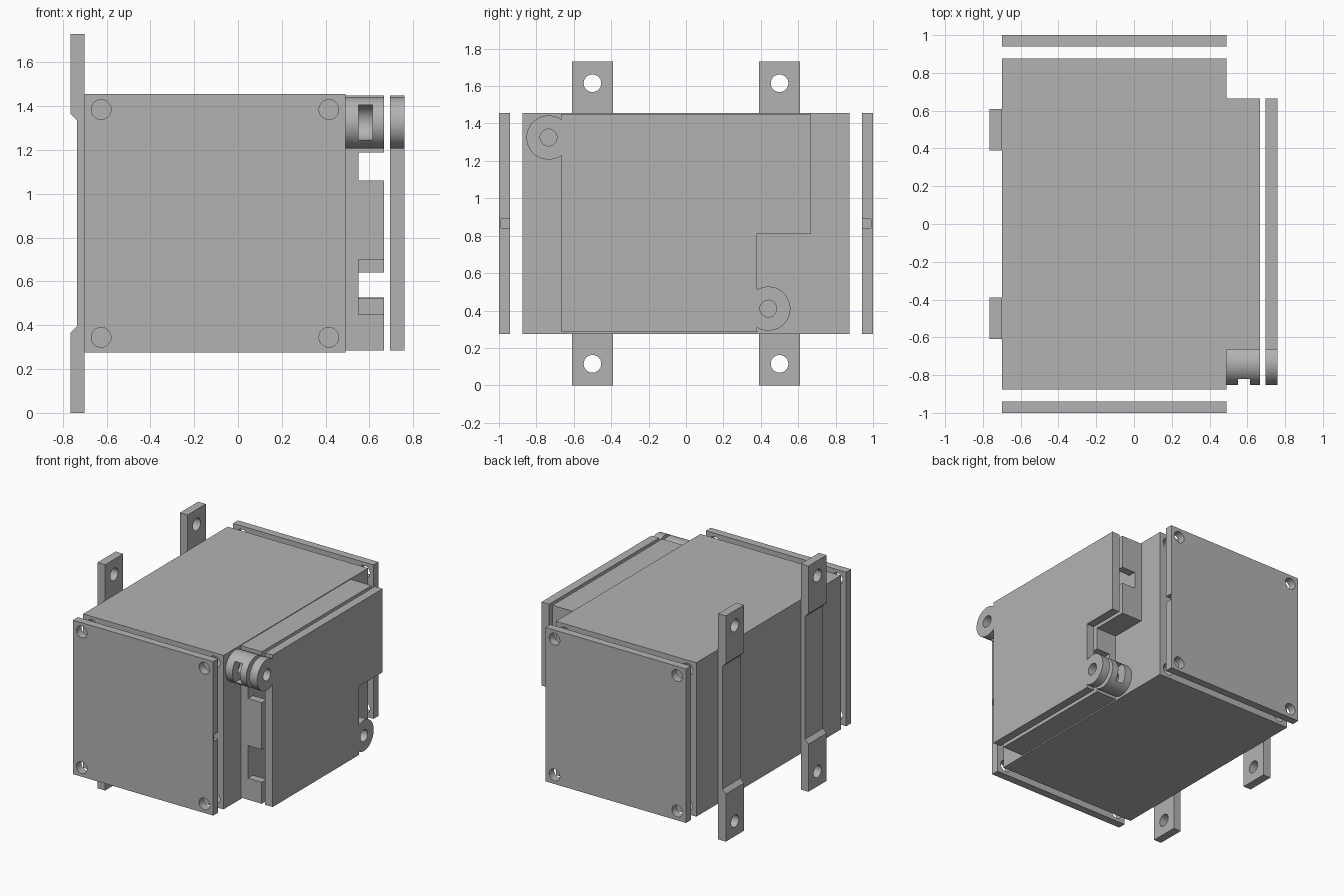
import bpy, bmesh, math

default = bpy.data.objects.get("Cube")
if default:
    bpy.data.objects.remove(default, do_unlink=True)

grey = bpy.data.materials.new("plain_grey")
grey.use_nodes = True
grey.diffuse_color = (0.45, 0.45, 0.45, 1)
grey.node_tree.nodes["Principled BSDF"].inputs["Base Color"].default_value = (0.45, 0.45, 0.45, 1)


def prism(name, axis, profile, lo, hi):
    """Extrude a profile, given in (y, z) for axis x or (x, z) for axis y."""
    place = (lambda a, b, d: (d, a, b)) if axis == "x" else (lambda a, b, d: (a, d, b))
    bm = bmesh.new()
    low = [bm.verts.new(place(a, b, lo)) for a, b in profile]
    high = [bm.verts.new(place(a, b, hi)) for a, b in profile]
    bm.faces.new(low)
    bm.faces.new(high)
    for i in range(len(profile)):
        j = (i + 1) % len(profile)
        bm.faces.new((low[i], low[j], high[j], high[i]))
    bmesh.ops.recalc_face_normals(bm, faces=bm.faces)
    mesh = bpy.data.meshes.new(name)
    bm.to_mesh(mesh)
    bm.free()
    mesh.materials.append(grey)
    obj = bpy.data.objects.new(name, mesh)
    bpy.context.scene.collection.objects.link(obj)
    return obj


def box(name, x, y, z):
    return prism(name, "x", [(y[0], z[0]), (y[1], z[0]), (y[1], z[1]), (y[0], z[1])], *x)


def disc(name, axis, centre, radius, lo, hi, sides=48):
    turn = [2 * math.pi * i / sides for i in range(sides)]
    ring = [(centre[0] + radius * math.cos(t), centre[1] + radius * math.sin(t)) for t in turn]
    return prism(name, axis, ring, lo, hi)


def combine(obj, operation, *tools):
    """Apply booleans and discard the tools."""
    for tool in tools:
        mod = obj.modifiers.new("combine", "BOOLEAN")
        mod.operation, mod.solver, mod.object = operation, "EXACT", tool
        bpy.context.view_layer.objects.active = obj
        bpy.ops.object.modifier_apply(modifier=mod.name)
        bpy.data.objects.remove(tool, do_unlink=True)


def finish(obj):
    bpy.ops.object.select_all(action="DESELECT")
    obj.select_set(True)
    bpy.context.view_layer.objects.active = obj
    bpy.ops.object.shade_smooth_by_angle(angle=math.radians(30))


LEFT, RIGHT, BOTTOM, TOP = -0.70, 0.49, 0.275, 1.455
SCREWS = [(x, z) for x in (-0.625, 0.415) for z in (0.345, 1.385)]
HOLE = 0.045

# Main housing with blind screw holes in both ends
housing = box("housing", (LEFT, RIGHT), (-0.875, 0.875), (BOTTOM, TOP))
for side in (-1, 1):
    lo, hi = sorted((side * 0.70, side * 0.90))
    for screw in SCREWS:
        combine(housing, "DIFFERENCE", disc("cutter", "y", screw, HOLE, lo, hi))
finish(housing)

# End plates with screw holes and a small pry notch on one edge
for name, side in (("front_plate", -1), ("back_plate", 1)):
    lo, hi = sorted((side * 0.94, side * 1.0))
    plate = box(name, (LEFT, RIGHT), (lo, hi), (BOTTOM, TOP))
    for screw in SCREWS:
        combine(plate, "DIFFERENCE", disc("cutter", "y", screw, HOLE, lo - 0.02, hi + 0.02))
    notch = sorted((side * 0.92, side * 0.99))
    combine(plate, "DIFFERENCE", box("cutter", (0.44, 0.52), notch, (0.84, 0.89)))
    finish(plate)

# Mounting straps, thinner along the middle
strap_profile = [(LEFT, 0), (LEFT, 1.73), (-0.765, 1.73), (-0.765, 1.365),
                 (-0.735, 1.335), (-0.735, 0.395), (-0.765, 0.365), (-0.765, 0)]
for name, y in (("front_strap", -0.5), ("back_strap", 0.5)):
    strap = prism(name, "y", strap_profile, y - 0.11, y + 0.11)
    for z in (0.115, 1.615):
        combine(strap, "DIFFERENCE", disc("cutter", "x", (y, z), 0.047, -0.8, -0.6))
    finish(strap)


def outline(t):
    """Stepped side outline, moved inward by t."""
    return [(-0.665 + t, 0.285 + t), (0.38 - t, 0.285 + t), (0.38 - t, 0.81 + t),
            (0.665 - t, 0.81 + t), (0.665 - t, 1.45 - t), (-0.665 + t, 1.45 - t)]


# Lugs as centre in (y, z) and outward direction
LUGS = [((-0.735, 1.325), -1), ((0.44, 0.41), 1)]
LUG_RADIUS = 0.118

# Side compartment: open tray with cable gaps in its walls
tray = prism("side_tray", "x", outline(0), RIGHT, 0.667)
combine(tray, "DIFFERENCE", prism("cutter", "x", outline(0.06), 0.55, 0.8))
for y, z in (((-0.7, -0.6), (0.45, 0.70)), ((-0.7, -0.6), (1.06, 1.19)),
             ((0.6, 0.7), (1.06, 1.19)), ((0.31, 0.39), (0.525, 0.64))):
    combine(tray, "DIFFERENCE", box("cutter", (0.55, 0.8), y, z))

# Screw lugs on the tray, each with a nut pocket opening outward
for centre, side in LUGS:
    combine(tray, "UNION", disc("lug", "x", centre, LUG_RADIUS, RIGHT, 0.667))
for (y, z), side in LUGS:
    mouth = sorted((y, y + side * 0.2))
    combine(tray, "DIFFERENCE",
            disc("cutter", "x", (y, z), 0.08, 0.55, 0.615),
            box("cutter", (0.55, 0.615), mouth, (z - 0.08, z + 0.08)),
            disc("cutter", "x", (y, z), HOLE, 0.50, 0.8))
finish(tray)

# Side cover with matching lugs
cover = prism("side_cover", "x", outline(0), 0.695, 0.76)
for centre, side in LUGS:
    combine(cover, "UNION", disc("lug", "x", centre, LUG_RADIUS, 0.695, 0.76))
    combine(cover, "DIFFERENCE", disc("cutter", "x", centre, HOLE, 0.65, 0.8))
finish(cover)
